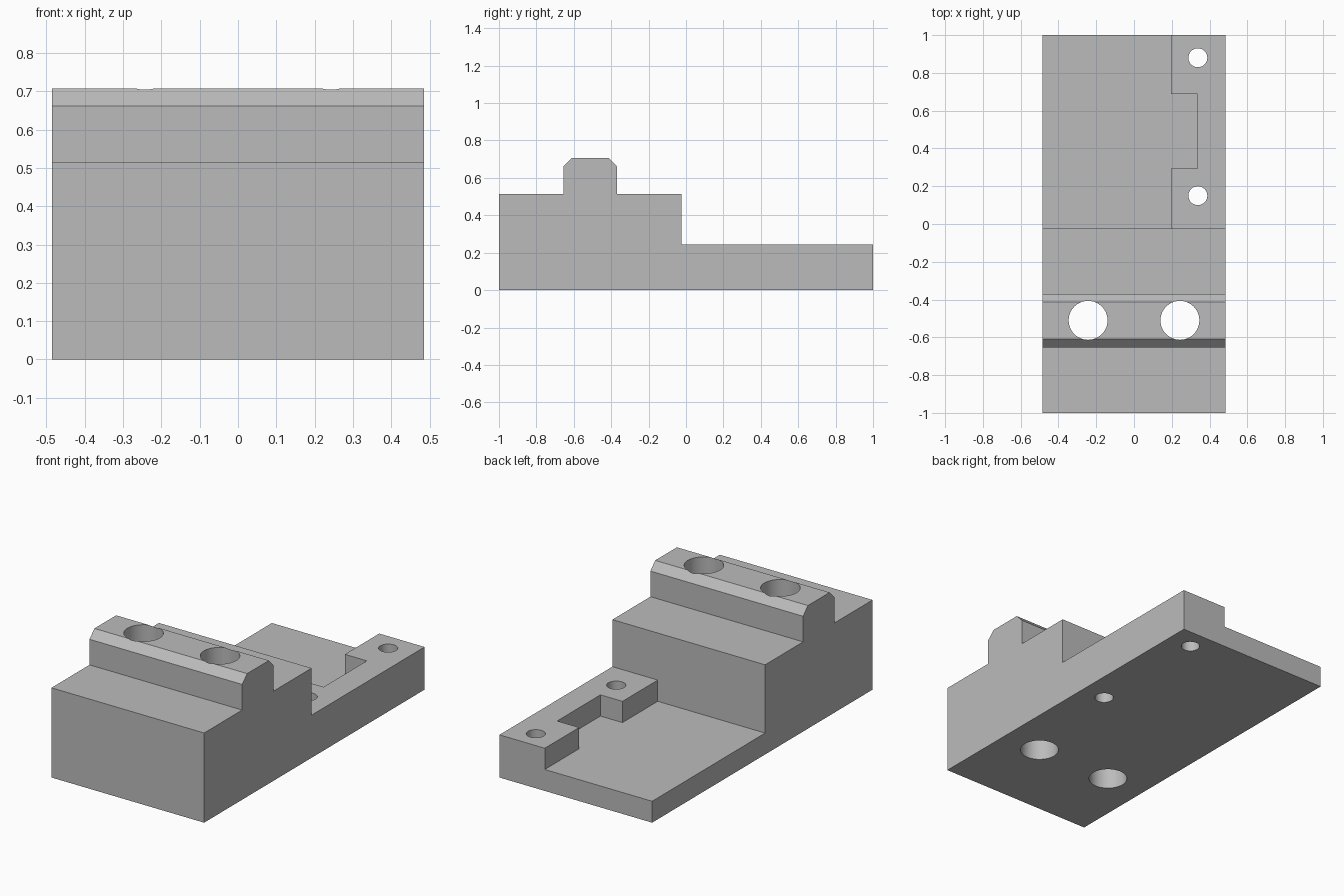
import bpy
import bmesh
import math
from mathutils import Vector

if "Cube" in bpy.data.objects:
    bpy.data.objects.remove(bpy.data.objects["Cube"], do_unlink=True)

HALF_W = 0.485
STEP_Y = -0.025

grey = bpy.data.materials.new("plain_grey")
grey.use_nodes = True
colour = (0.5, 0.5, 0.5, 1)
grey.diffuse_color = colour
grey.node_tree.nodes["Principled BSDF"].inputs["Base Color"].default_value = colour


def prism(name, points, offset):
    """Extrude a closed outline along an offset vector."""
    bm = bmesh.new()
    face = bm.faces.new([bm.verts.new(p) for p in points])
    grown = bmesh.ops.extrude_face_region(bm, geom=[face])["geom"]
    moved = [v for v in grown if isinstance(v, bmesh.types.BMVert)]
    bmesh.ops.translate(bm, verts=moved, vec=Vector(offset))
    bmesh.ops.recalc_face_normals(bm, faces=bm.faces)
    mesh = bpy.data.meshes.new(name)
    bm.to_mesh(mesh)
    bm.free()
    mesh.materials.append(grey)
    obj = bpy.data.objects.new(name, mesh)
    bpy.context.collection.objects.link(obj)
    return obj


def cut(body, cutter):
    cutter.hide_render = True
    mod = body.modifiers.new(cutter.name, "BOOLEAN")
    mod.operation = "DIFFERENCE"
    mod.solver = "EXACT"
    mod.object = cutter
    bpy.context.view_layer.objects.active = body
    bpy.ops.object.modifier_apply(modifier=mod.name)
    bpy.data.objects.remove(cutter, do_unlink=True)


# Stepped body with a chamfered rail, as a side profile swept across the width
profile = [(-1, 0), (1, 0), (1, 0.245), (STEP_Y, 0.245), (STEP_Y, 0.515),
           (-0.37, 0.515), (-0.37, 0.662), (-0.413, 0.707), (-0.61, 0.707),
           (-0.655, 0.662), (-0.655, 0.515), (-1, 0.515)]
body = prism("stepped_block", [(-HALF_W, y, z) for y, z in profile], (2 * HALF_W, 0, 0))

# Recessed floor with a side notch between the two bolt pads
outline = [(-0.6, STEP_Y), (0.197, STEP_Y), (0.197, 0.295), (0.337, 0.295),
           (0.337, 0.688), (0.197, 0.688), (0.197, 1.1), (-0.6, 1.1)]
cut(body, prism("recess_cutter", [(x, y, 0.123) for x, y in outline], (0, 0, 0.2)))

# Two large bores through the rail and two small bolt holes through the pads
holes = [(-0.243, -0.51, 0.103), (0.243, -0.51, 0.103),
         (0.338, 0.15, 0.05), (0.338, 0.88, 0.05)]
for x, y, radius in holes:
    angles = [math.tau * i / 48 for i in range(48)]
    ring = [(x + radius * math.cos(a), y + radius * math.sin(a), -0.1) for a in angles]
    cut(body, prism("hole_cutter", ring, (0, 0, 1)))

# Smooth bores, sharp block edges
bpy.ops.object.select_all(action="DESELECT")
body.select_set(True)
bpy.context.view_layer.objects.active = body
bpy.ops.object.shade_smooth_by_angle(angle=math.radians(30))
